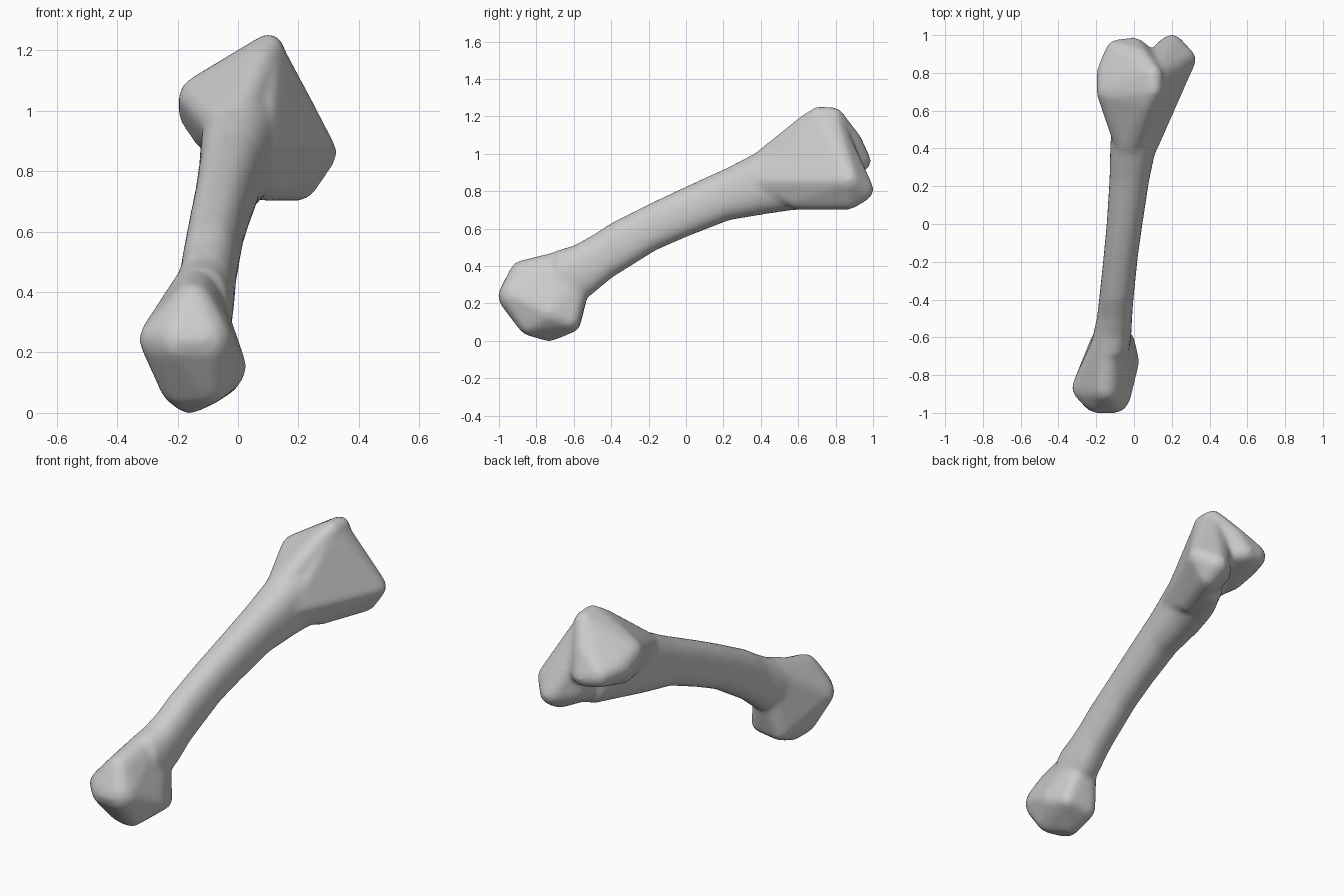
import bpy, bmesh, math
from mathutils import Matrix, Vector

bm = bmesh.new()


def hull(balls):
    """Convex skin around a set of balls (x, y, z, radius)."""
    part = bmesh.new()
    for x, y, z, r in balls:
        bmesh.ops.create_icosphere(part, subdivisions=2, radius=r,
                                   matrix=Matrix.Translation((x, y, z)))
    res = bmesh.ops.convex_hull(part, input=part.verts[:])
    faces = {g for g in res["geom"] if isinstance(g, bmesh.types.BMFace)}
    new = {}
    for f in faces:
        bm.faces.new([new.setdefault(v, None) or new.update({v: bm.verts.new(v.co)}) or new[v]
                      for v in f.verts])
    part.free()


def loft(sections, n=28, power=0.85):
    """Closed tube through rounded sections (y, xmin, xmax, zmin, zmax)."""
    rings = []
    for y, x0, x1, z0, z1 in sections:
        ring = []
        for i in range(n):
            a = 2 * math.pi * i / n
            c, s = math.cos(a), math.sin(a)
            px = math.copysign(abs(c) ** power, c)
            pz = math.copysign(abs(s) ** power, s)
            ring.append(bm.verts.new(((x0 + x1) / 2 + px * (x1 - x0) / 2, y,
                                      (z0 + z1) / 2 + pz * (z1 - z0) / 2)))
        rings.append(ring)
    for a, b in zip(rings, rings[1:]):
        for i in range(n):
            j = (i + 1) % n
            bm.faces.new((a[i], a[j], b[j], b[i]))
    bm.faces.new(rings[0][::-1])
    bm.faces.new(rings[-1])


# Shaft
loft([(-0.70, -0.23, -0.03, 0.16, 0.48), (-0.60, -0.22, -0.015, 0.20, 0.51),
      (-0.50, -0.197, -0.01, 0.25, 0.565), (-0.40, -0.185, -0.003, 0.335, 0.63),
      (-0.16, -0.16, 0.022, 0.485, 0.75), (0.00, -0.145, 0.045, 0.555, 0.825),
      (0.23, -0.13, 0.08, 0.645, 0.93), (0.44, -0.125, 0.125, 0.68, 1.04),
      (0.58, -0.10, 0.16, 0.70, 1.10), (0.76, 0.0, 0.22, 0.705, 1.05)])

# Rounded head with its two lower knuckles
hull([(-0.26, -0.87, 0.245, 0.07), (-0.19, -0.91, 0.24, 0.095), (-0.11, -0.91, 0.24, 0.095),
      (-0.15, -0.87, 0.36, 0.075), (-0.10, -0.83, 0.10, 0.075), (-0.19, -0.80, 0.09, 0.07),
      (-0.16, -0.73, 0.06, 0.065), (-0.03, -0.73, 0.15, 0.06), (-0.05, -0.62, 0.11, 0.055),
      (-0.17, -0.62, 0.10, 0.06), (-0.14, -0.62, 0.42, 0.075), (-0.12, -0.58, 0.34, 0.08)])

# Upper end: inner lobe rising to the crest
hull([(-0.02, 0.42, 0.94, 0.085), (0.07, 0.64, 1.155, 0.055), (0.10, 0.71, 1.20, 0.055),
      (0.10, 0.79, 1.195, 0.055), (0.03, 0.88, 1.07, 0.06), (-0.12, 0.70, 1.04, 0.08),
      (-0.12, 0.80, 1.00, 0.08), (-0.085, 0.91, 0.98, 0.07), (0.0, 0.93, 0.96, 0.06),
      (-0.09, 0.72, 0.92, 0.06), (0.10, 0.85, 0.95, 0.06)])

# Upper end: outer lobe
hull([(0.05, 0.42, 0.86, 0.08), (0.10, 0.71, 1.19, 0.055), (0.10, 0.78, 1.18, 0.055),
      (0.265, 0.87, 0.86, 0.065), (0.20, 0.935, 0.81, 0.07), (0.20, 0.87, 0.765, 0.065),
      (0.10, 0.60, 0.77, 0.07), (0.11, 0.86, 0.82, 0.06), (0.11, 0.86, 0.98, 0.06)])

bmesh.ops.recalc_face_normals(bm, faces=bm.faces[:])
mesh = bpy.data.meshes.new("long_bone")
bm.to_mesh(mesh)
bm.free()
bone = bpy.data.objects.new("long_bone", mesh)
bpy.context.collection.objects.link(bone)

# Fuse the parts into one softly blended surface
fuse = bone.modifiers.new("fuse", "REMESH")
fuse.mode = "VOXEL"
fuse.voxel_size = 0.013
fuse.use_smooth_shade = True
soften = bone.modifiers.new("soften", "SMOOTH")
soften.factor = 0.5
soften.iterations = 14
